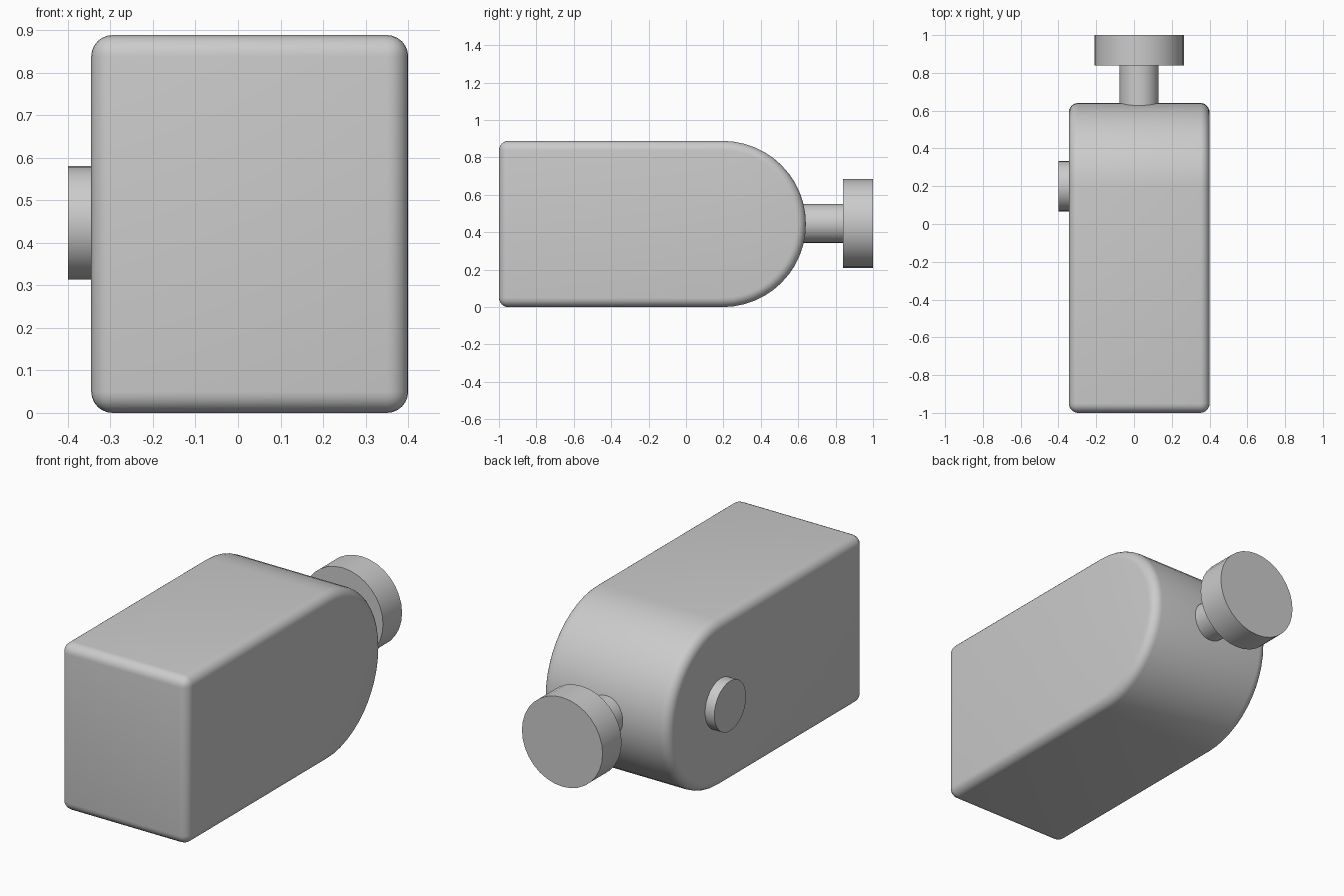
import bpy
import bmesh
from math import pi, sin, cos, radians
from mathutils import Matrix

if "Cube" in bpy.data.objects:
    bpy.data.objects.remove(bpy.data.objects["Cube"])

grey = bpy.data.materials.new("plain grey")
grey.use_nodes = True
colour = (0.6, 0.6, 0.6, 1)
grey.diffuse_color = colour
grey.node_tree.nodes["Principled BSDF"].inputs["Base Color"].default_value = colour

MID_X, MID_Z = 0.027, 0.444     # shared axis of body, neck and knob
RIGHT, LEFT = -0.345, 0.4


def finish(name, bm):
    """Turn a bmesh into a named, coloured object."""
    bmesh.ops.recalc_face_normals(bm, faces=bm.faces)
    mesh = bpy.data.meshes.new(name)
    bm.to_mesh(mesh)
    bm.free()
    mesh.materials.append(grey)
    obj = bpy.data.objects.new(name, mesh)
    bpy.context.collection.objects.link(obj)
    bpy.ops.object.select_all(action='DESELECT')
    obj.select_set(True)
    bpy.context.view_layer.objects.active = obj
    return obj


def disc(name, centre, radius, depth, axis):
    """Capped cylinder lying along the given axis."""
    bm = bmesh.new()
    turn = Matrix.Rotation(pi / 2, 4, 'Y' if axis == 'X' else 'X')
    bmesh.ops.create_cone(bm, cap_ends=True, segments=32, radius1=radius,
                          radius2=radius, depth=depth,
                          matrix=Matrix.Translation(centre) @ turn)
    finish(name, bm)
    bpy.ops.object.shade_smooth_by_angle(angle=radians(30))


# Body: square front, half-round back, extruded across x
arc_y, steps = 0.197, 24
profile = [(-1, 2 * MID_Z), (-1, 0)]
for i in range(steps + 1):
    a = -pi / 2 + pi * i / steps
    profile.append((arc_y + MID_Z * cos(a), MID_Z + MID_Z * sin(a)))
bm = bmesh.new()
side = bm.faces.new([bm.verts.new((RIGHT, y, z)) for y, z in profile])
extruded = bmesh.ops.extrude_face_region(bm, geom=[side])
moved = [v for v in extruded["geom"] if isinstance(v, bmesh.types.BMVert)]
bmesh.ops.translate(bm, verts=moved, vec=(LEFT - RIGHT, 0, 0))
body = finish("body", bm)
bevel = body.modifiers.new("rounded edges", 'BEVEL')
bevel.width = 0.05
bevel.segments = 6
bevel.limit_method = 'ANGLE'
bevel.angle_limit = radians(30)
bpy.ops.object.modifier_apply(modifier=bevel.name)
bpy.ops.object.shade_smooth_by_angle(angle=radians(30))

# Neck and knob on the rounded back
disc("neck", (MID_X, 0.73, MID_Z + 0.003), 0.104, 0.24, 'Y')
disc("knob", (MID_X, 0.92, MID_Z + 0.003), 0.237, 0.16, 'Y')

# Round button on the right side
disc("side_button", (-0.365, 0.2, MID_Z + 0.003), 0.133, 0.07, 'X')
